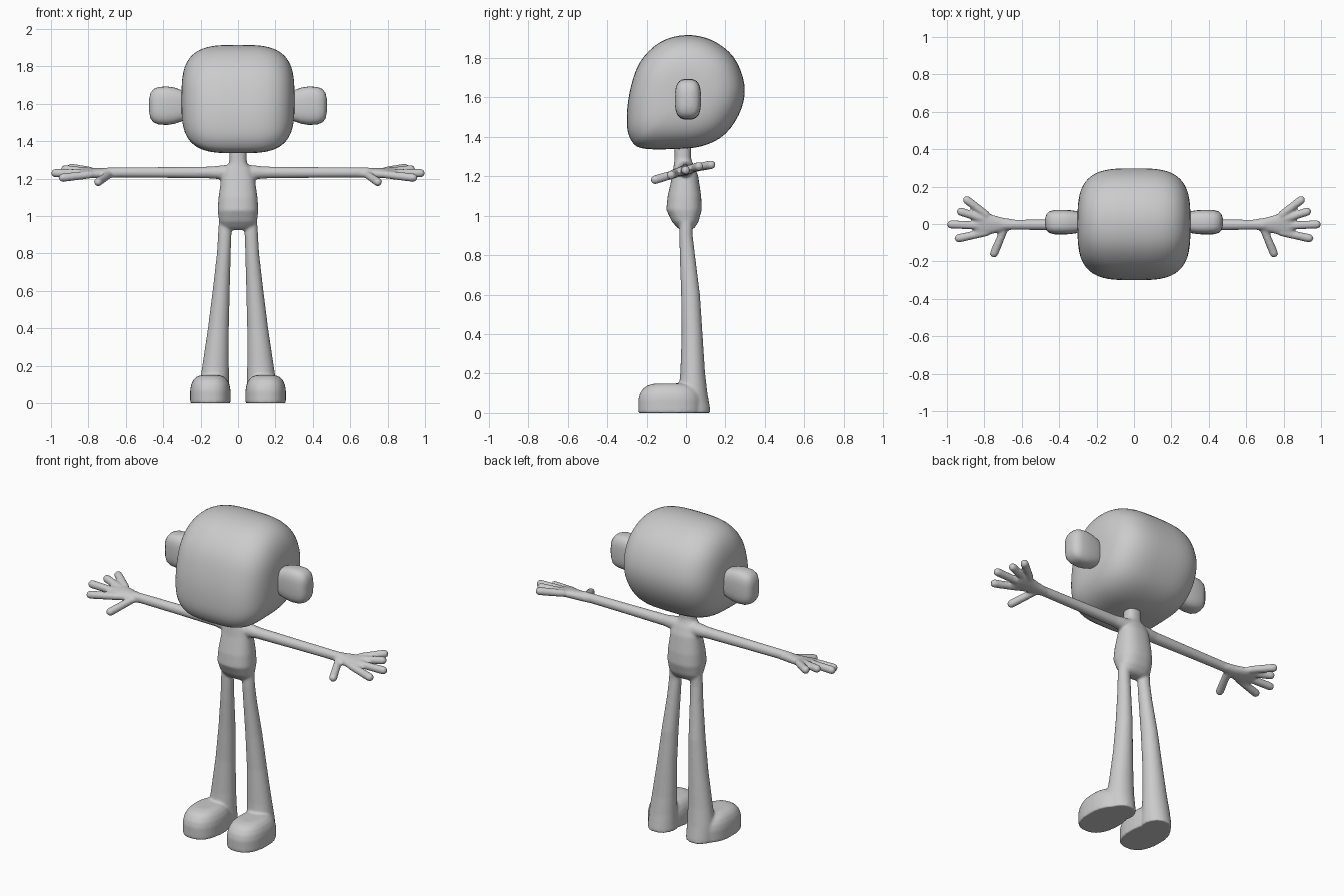
import bpy, bmesh, math
from mathutils import Vector

cube = bpy.data.objects.get("Cube")
if cube:
    bpy.data.objects.remove(cube, do_unlink=True)

X, Y, Z = Vector((1, 0, 0)), Vector((0, 1, 0)), Vector((0, 0, 1))

grey = bpy.data.materials.new("plain grey")
grey.use_nodes = True
colour = (0.6, 0.6, 0.6, 1)
grey.diffuse_color = colour
grey.node_tree.nodes["Principled BSDF"].inputs["Base Color"].default_value = colour


def spow(value, power):
    return math.copysign(abs(value) ** power, value)


def oval(centre, u, v, ru, rv, power=2.0, count=32):
    """Superellipse ring around a centre."""
    points = []
    for i in range(count):
        a = 2 * math.pi * i / count
        points.append(Vector(centre) + u * ru * spow(math.cos(a), 2 / power)
                      + v * rv * spow(math.sin(a), 2 / power))
    return points


def loft(bm, rings):
    """Skin a closed solid over rings of equal size."""
    loops = [[bm.verts.new(p) for p in ring] for ring in rings]
    n = len(loops[0])
    for a, b in zip(loops, loops[1:]):
        for i in range(n):
            j = (i + 1) % n
            bm.faces.new((a[i], a[j], b[j], b[i]))
    bm.faces.new(loops[0])
    bm.faces.new(loops[-1])


def capsule(bm, start, end, r0, r1):
    """Rounded, tapered rod."""
    start, end = Vector(start), Vector(end)
    d = (end - start).normalized()
    u = d.cross(Z).normalized()
    v = u.cross(d)
    rings = []
    for base, r, angles in ((start, r0, (-80, -50, -25, 0)), (end, r1, (0, 25, 50, 80))):
        for deg in angles:
            a = math.radians(deg)
            rings.append(oval(base + d * r * math.sin(a), u, v,
                              r * math.cos(a), r * math.cos(a), 2, 20))
    loft(bm, rings)


def finish(bm, name):
    bmesh.ops.recalc_face_normals(bm, faces=bm.faces)
    for face in bm.faces:
        face.smooth = True
    mesh = bpy.data.meshes.new(name)
    bm.to_mesh(mesh)
    bm.free()
    mesh.materials.append(grey)
    obj = bpy.data.objects.new(name, mesh)
    bpy.context.collection.objects.link(obj)
    return obj


def closed_spline(points, steps):
    """Catmull-Rom curve through a closed list of points."""
    out, n = [], len(points)
    for i in range(n):
        a, b, c, d = (Vector(points[(i + k) % n]) for k in (-1, 0, 1, 2))
        for s in range(steps):
            t = s / steps
            out.append(0.5 * (2 * b + (c - a) * t + (2 * a - 5 * b + 4 * c - d) * t ** 2
                              + (3 * b - a - 3 * c + d) * t ** 3))
    return out


# Head: side profile swept across x and rounded off at the cheeks
profile = closed_spline([
    (0, 1.915), (0.13, 1.89), (0.24, 1.805), (0.295, 1.67), (0.28, 1.54),
    (0.2, 1.415), (0.08, 1.352), (-0.08, 1.337), (-0.225, 1.342),
    (-0.28, 1.385), (-0.3, 1.47), (-0.287, 1.62), (-0.235, 1.775), (-0.13, 1.88)], 4)
middle = Vector((0, 1.62))
bm = bmesh.new()
rings = []
for k in range(-22, 23):
    a = math.radians(89.7) * k / 22
    x, s = 0.302 * spow(math.sin(a), 0.6), math.cos(a) ** 0.6
    rings.append([Vector((x, *(middle + (p - middle) * s))) for p in profile])
loft(bm, rings)
finish(bm, "head")

# Ears: rounded blocks that flare away from the head
ear = [(0.27, 0.05, 0.075), (0.3, 0.058, 0.083), (0.34, 0.064, 0.097), (0.38, 0.066, 0.103),
       (0.425, 0.065, 0.1), (0.452, 0.058, 0.089), (0.468, 0.043, 0.068), (0.475, 0.02, 0.035)]
for side, label in ((1, "left"), (-1, "right")):
    bm = bmesh.new()
    loft(bm, [oval((side * x, 0.01, 1.59), Y, Z, ry, rz, 3) for x, ry, rz in ear])
    finish(bm, label + "_ear")

# Body: torso and neck, with limbs fused into one skin
bm = bmesh.new()
torso = [(0.925, 0, 0.06, 0.025), (0.94, 0, 0.088, 0.045), (0.97, -0.004, 0.101, 0.068),
         (1.03, -0.01, 0.109, 0.09), (1.1, -0.008, 0.104, 0.085), (1.2, -0.004, 0.09, 0.066),
         (1.25, -0.01, 0.075, 0.053), (1.27, -0.014, 0.056, 0.046),
         (1.29, -0.016, 0.047, 0.042), (1.38, -0.016, 0.046, 0.042)]
loft(bm, [oval((0, y, z), X, Y, rx, ry, 2.4) for z, y, rx, ry in torso])

arm = [(0.04, 0.042), (0.09, 0.038), (0.14, 0.032), (0.4, 0.029), (0.7, 0.027)]
palm = [(0.64, 0.026, 0.024), (0.71, 0.038, 0.026), (0.77, 0.056, 0.025),
        (0.82, 0.07, 0.022), (0.85, 0.066, 0.016)]
fingers = [((0.79, 0.05, 1.243), (0.893, 0.128, 1.258)),
           ((0.8, 0.025, 1.238), (0.925, 0.066, 1.25)),
           ((0.8, -0.01, 1.23), (0.977, -0.002, 1.23)),
           ((0.79, -0.045, 1.222), (0.937, -0.076, 1.205)),
           ((0.69, -0.02, 1.222), (0.748, -0.157, 1.182))]
leg = [(0, 0.128, 0.035, 0.083, 0.09), (0.03, 0.128, 0.035, 0.082, 0.086),
       (0.1, 0.127, 0.035, 0.079, 0.074), (0.2, 0.12, 0.034, 0.071, 0.063),
       (0.4, 0.105, 0.031, 0.056, 0.053), (0.6, 0.09, 0.023, 0.046, 0.048),
       (0.8, 0.076, 0.007, 0.037, 0.039), (0.9, 0.071, 0, 0.036, 0.034),
       (0.97, 0.068, 0, 0.035, 0.033)]
foot = [(0, 1), (0.07, 1), (0.1, 0.95), (0.125, 0.84), (0.142, 0.68), (0.15, 0.45)]
tilt = Vector((0, 1, 0.2)).normalized()

for side in (1, -1):
    loft(bm, [oval((side * x, -0.004, 1.233), Y, Z, r, r) for x, r in arm])
    loft(bm, [oval((side * x, -0.002, 1.23), tilt, tilt.cross(X), ry, rz, 2.3)
              for x, ry, rz in palm])
    for base, tip in fingers:
        capsule(bm, (side * base[0], *base[1:]), (side * tip[0], *tip[1:]), 0.021, 0.023)
    loft(bm, [oval((side * x, y, z), X, Y, rx, ry) for z, x, y, rx, ry in leg])
    loft(bm, [oval((side * 0.148, -0.082, z), X, Y, 0.108 * s, 0.16 * s, 2.4)
              for z, s in foot])

body = finish(bm, "body")
fuse = body.modifiers.new("fuse", 'REMESH')
fuse.mode = 'VOXEL'
fuse.voxel_size = 0.007
fuse.use_smooth_shade = True
blend = body.modifiers.new("blend", 'SMOOTH')
blend.factor = 0.5
blend.iterations = 8
